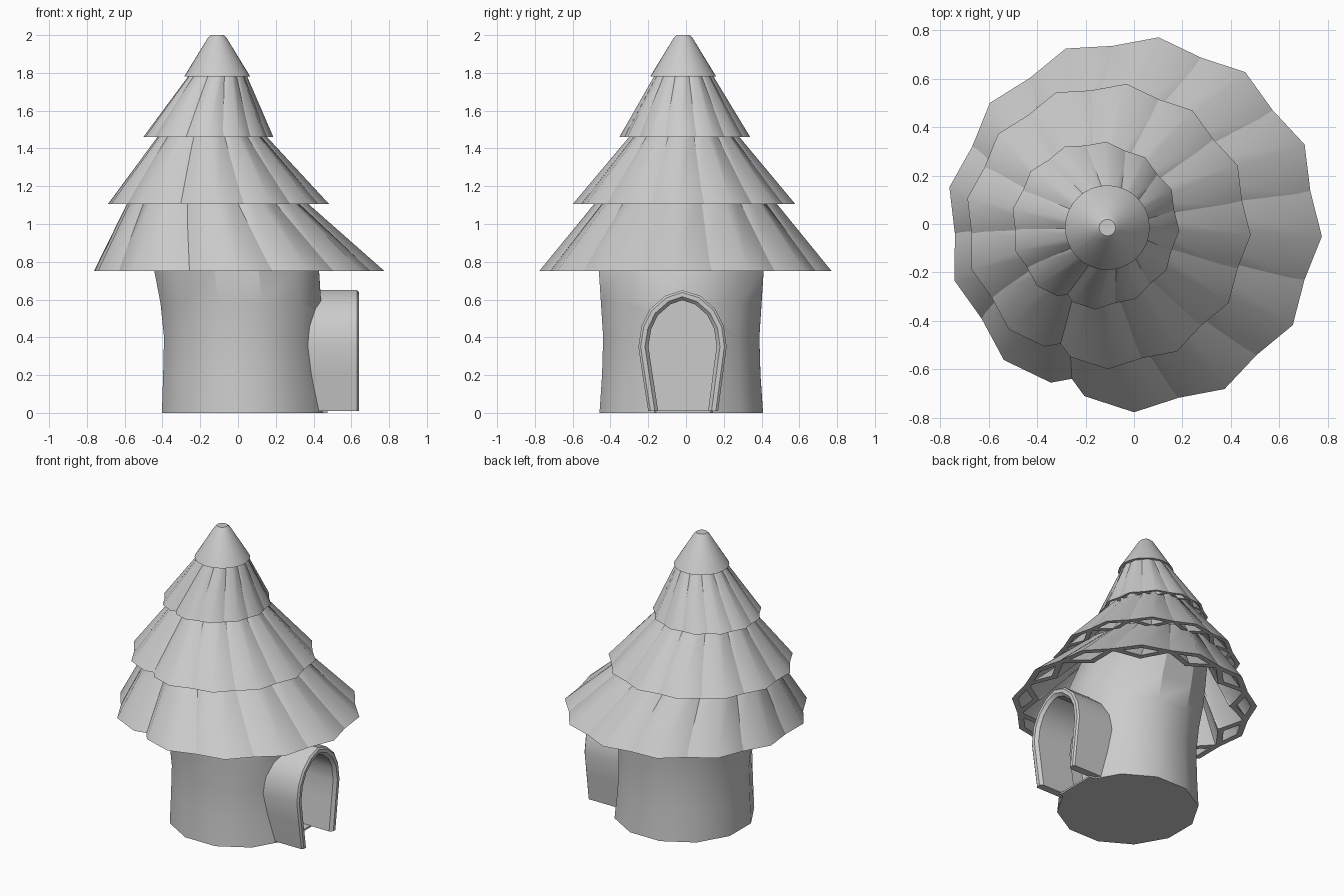
import bpy, bmesh, math
from mathutils import Vector

if "Cube" in bpy.data.objects:
    bpy.data.objects.remove(bpy.data.objects["Cube"])

mat = bpy.data.materials.new("plain_grey")
mat.diffuse_color = (0.6, 0.6, 0.6, 1)
mat.use_nodes = True
mat.node_tree.nodes["Principled BSDF"].inputs["Base Color"].default_value = mat.diffuse_color


def make(name, bm, smooth=30):
    bmesh.ops.recalc_face_normals(bm, faces=bm.faces)
    me = bpy.data.meshes.new(name)
    bm.to_mesh(me)
    bm.free()
    ob = bpy.data.objects.new(name, me)
    bpy.context.collection.objects.link(ob)
    me.materials.append(mat)
    if smooth:
        shade(ob, smooth)
    return ob


def shade(ob, angle):
    bpy.ops.object.select_all(action='DESELECT')
    ob.select_set(True)
    bpy.context.view_layer.objects.active = ob
    bpy.ops.object.shade_smooth_by_angle(angle=math.radians(angle))


def skin(bm, rings):
    """Join closed rings of points into a capped solid."""
    vs = [[bm.verts.new(p) for p in r] for r in rings]
    n = len(vs[0])
    for a, b in zip(vs, vs[1:]):
        for i in range(n):
            bm.faces.new((a[i], a[(i + 1) % n], b[(i + 1) % n], b[i]))
    bm.faces.new(vs[0])
    bm.faces.new(vs[-1])


def circle(cx, cy, z, r, n, off=0.0):
    return [Vector((cx + r * math.cos(off + 2 * math.pi * i / n),
                    cy + r * math.sin(off + 2 * math.pi * i / n), z)) for i in range(n)]


# roof tiers: twelve overlapping arched tiles each, with one wider gap at the front left
def tile_ring(cx, cy, z, R, ang, squeeze):
    curve = 0.448 * R
    outer, inner = [], []
    for k in range(-2, 3):
        a = math.radians(36 * k)
        for lst, rad in ((outer, curve), (inner, curve - 0.05 * R)):
            lst.append((rad * math.sin(a) * squeeze, R - curve + rad * math.cos(a)))
    c, s = math.cos(ang), math.sin(ang)
    return [Vector((cx + r * c - t * s, cy + r * s + t * c, z))
            for t, r in outer + inner[::-1]]


def tier(name, low, high):
    bm = bmesh.new()
    for i in range(12):
        ang = math.radians(-90 + 28.75 * i)
        skin(bm, [tile_ring(*low, ang, 1.0), tile_ring(*high, ang, 0.86)])
    make(name, bm, 40)


tier("roof_tier_lower", (0, 0, 0.75, 0.778), (-0.135, 0, 1.18, 0.425))
tier("roof_tier_middle", (-0.108, -0.008, 1.105, 0.592), (-0.145, -0.008, 1.53, 0.235))
tier("roof_tier_upper", (-0.16, -0.005, 1.46, 0.348), (-0.103, -0.012, 1.82, 0.135))

# roof cap
bm = bmesh.new()
skin(bm, [circle(-0.11, -0.015, 1.78, 0.175, 32), circle(-0.11, -0.015, 1.985, 0.05, 32),
          circle(-0.11, -0.015, 2.0, 0.034, 32)])
make("roof_cap", bm)

# bent round wall
bm = bmesh.new()
skin(bm, [circle(x, -0.025, z, r, 12, 0.26) for x, z, r in (
    (0.03, 0, 0.448), (0.023, 0.2, 0.434), (0.022, 0.4, 0.428), (0.015, 0.58, 0.44),
    (-0.008, 0.76, 0.452), (-0.09, 1.05, 0.41))])
wall = make("wall", bm, 0)

# doorway outline (y, z), outer edge of the frame
path = [(-0.2, 0.01), (-0.23, 0.2), (-0.252, 0.35), (-0.235, 0.46), (-0.19, 0.55), (-0.11, 0.62),
        (-0.02, 0.65), (0.075, 0.62), (0.155, 0.55), (0.2, 0.46), (0.215, 0.35), (0.195, 0.2),
        (0.17, 0.01)]


def inset(i, d):
    a = Vector(path[max(i - 1, 0)])
    b = Vector(path[min(i + 1, len(path) - 1)])
    t = (b - a).normalized()
    p = Vector(path[i]) + Vector((t.y, -t.x)) * d
    if i in (0, len(path) - 1):
        p.y = 0.01
    return p


# recessed doorway cut into the wall
hole = [inset(i, 0.045) for i in range(len(path))]
bm = bmesh.new()
skin(bm, [[Vector((x, p.x, p.y)) for p in hole] for x in (0.27, 0.7)])
cutter = make("doorway_cutter", bm, 0)
mod = wall.modifiers.new("doorway", 'BOOLEAN')
mod.operation = 'DIFFERENCE'
mod.solver = 'EXACT'
mod.object = cutter
bpy.context.view_layer.objects.active = wall
bpy.ops.object.modifier_apply(modifier=mod.name)
bpy.data.objects.remove(cutter)
shade(wall, 30)

# deep arched door frame
section = [(0.36, 0), (0.63, 0), (0.64, 0.012), (0.64, 0.035), (0.62, 0.053), (0.36, 0.053)]
bm = bmesh.new()
rings = []
for i in range(len(path)):
    ring = []
    for x, d in section:
        p = inset(i, d)
        ring.append(Vector((x, p.x, p.y)))
    rings.append(ring)
skin(bm, rings)
make("door_frame", bm, 35)

# thin door sill on the ground
bm = bmesh.new()
skin(bm, [[Vector((0.40, -0.18, z)), Vector((0.475, -0.16, z)),
           Vector((0.475, 0.13, z)), Vector((0.40, 0.15, z))] for z in (0.0, 0.012)])
make("door_sill", bm, 0)
